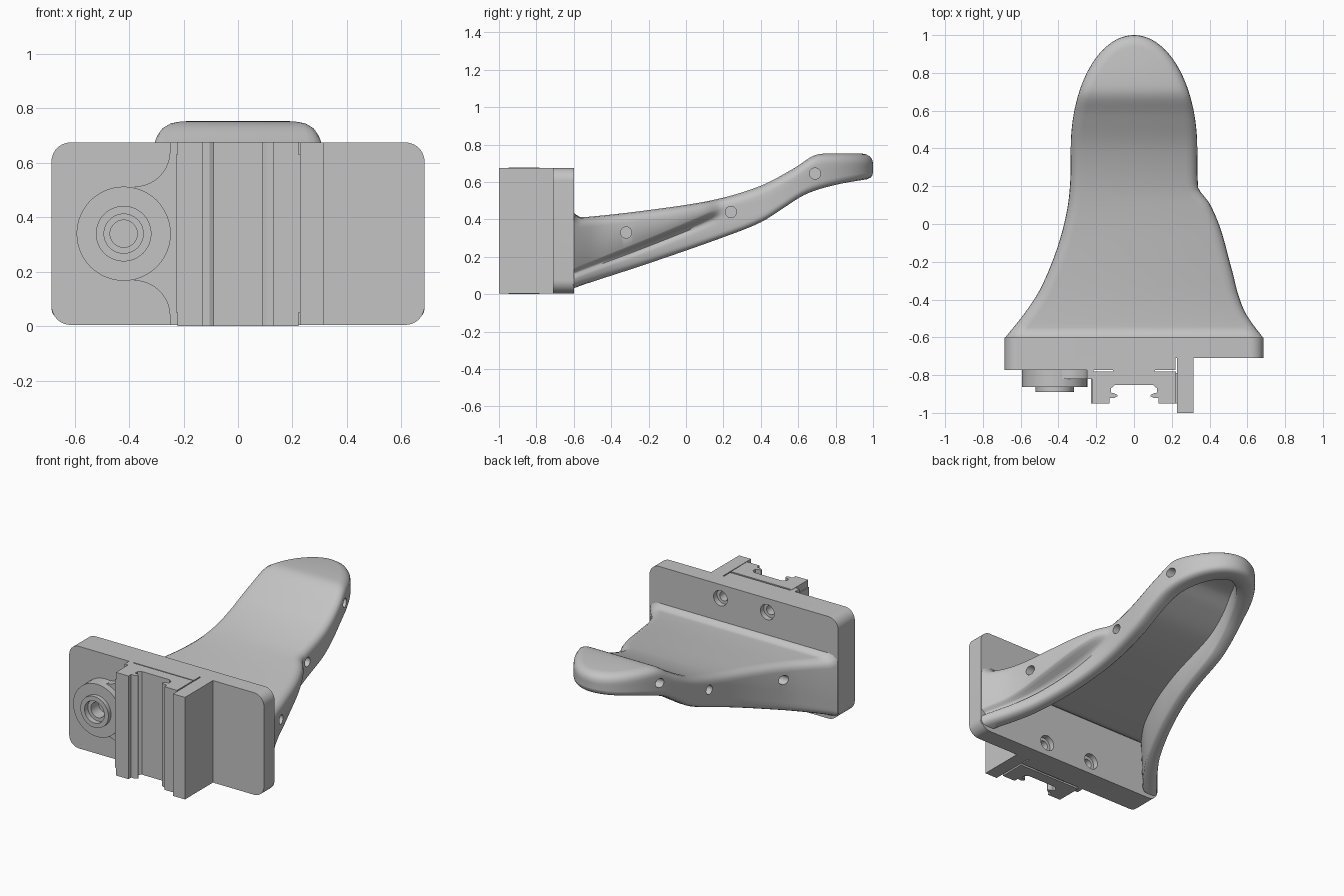
import bpy, bmesh, math
from mathutils import Vector

cube = bpy.data.objects.get("Cube")
if cube:
    bpy.data.objects.remove(cube)

grey = bpy.data.materials.new("matte_grey")
grey.use_nodes = True
grey.diffuse_color = (0.55, 0.55, 0.55, 1)
grey.node_tree.nodes["Principled BSDF"].inputs["Base Color"].default_value = (0.55, 0.55, 0.55, 1)


def finish(name, bm):
    bmesh.ops.recalc_face_normals(bm, faces=bm.faces)
    mesh = bpy.data.meshes.new(name)
    bm.to_mesh(mesh)
    bm.free()
    mesh.materials.append(grey)
    ob = bpy.data.objects.new(name, mesh)
    bpy.context.collection.objects.link(ob)
    return ob


def smooth(ob, degrees=40):
    bpy.ops.object.select_all(action='DESELECT')
    ob.select_set(True)
    bpy.context.view_layer.objects.active = ob
    bpy.ops.object.shade_smooth_by_angle(angle=math.radians(degrees))


def prism(name, pts, place, a, b):
    """Extrude a closed outline from a to b; place maps (u, v, depth) to 3D."""
    bm = bmesh.new()
    lo = [bm.verts.new(place(u, v, a)) for u, v in pts]
    hi = [bm.verts.new(place(u, v, b)) for u, v in pts]
    bm.faces.new(lo)
    bm.faces.new(hi)
    for i in range(len(pts)):
        j = (i + 1) % len(pts)
        bm.faces.new((lo[i], lo[j], hi[j], hi[i]))
    return finish(name, bm)


def facing_front(u, v, d):
    return (u, d, v)


def facing_up(u, v, d):
    return (u, v, d)


def box(name, x0, x1, y0, y1, z0, z1):
    return prism(name, [(x0, y0), (x1, y0), (x1, y1), (x0, y1)], facing_up, z0, z1)


def arc(cx, cy, r, a0, a1, n=10):
    angles = [math.radians(a0 + (a1 - a0) * i / n) for i in range(n + 1)]
    return [(cx + r * math.cos(a), cy + r * math.sin(a)) for a in angles]


def cut(ob, cutters):
    for c in cutters:
        c.hide_render = True
        mod = ob.modifiers.new("hole", 'BOOLEAN')
        mod.operation = 'DIFFERENCE'
        mod.solver = 'EXACT'
        mod.object = c
        bpy.context.view_layer.objects.active = ob
        bpy.ops.object.modifier_apply(modifier=mod.name)
        bpy.data.objects.remove(c)


def curve(table):
    """Smooth interpolation through (position, value) pairs."""
    xs, vs = zip(*table)
    last = len(xs) - 1
    slope = [(vs[min(i + 1, last)] - vs[max(i - 1, 0)]) /
             (xs[min(i + 1, last)] - xs[max(i - 1, 0)]) for i in range(last + 1)]

    def f(x):
        if x <= xs[0]:
            return vs[0]
        if x >= xs[-1]:
            return vs[-1]
        i = max(k for k in range(last) if xs[k] <= x)
        h = xs[i + 1] - xs[i]
        t = (x - xs[i]) / h
        return ((2*t**3 - 3*t*t + 1) * vs[i] + (t**3 - 2*t*t + t) * h * slope[i]
                + (3*t*t - 2*t**3) * vs[i + 1] + (t**3 - t*t) * h * slope[i + 1])
    return f


# Tongue: outline, left-hand bulge and groove, top and bottom heights along its length
START, TIP, ROUND_FROM = -0.605, 1.0, 0.4
flare = curve([(START, .685), (-.48, .585), (-.36, .505), (-.2, .433),
               (-.05, .383), (.1, .35), (.24, .337), (.4, .335)])
bulge = curve([(START, 0), (-.48, .01), (-.37, .04), (-.25, .067), (-.05, .083),
               (.1, .055), (.185, 0)])
groove = curve([(START, 1), (-.2, .8), (.1, .25), (.185, 0)])
top = curve([(START, .445), (-.59, .42), (-.56, .411), (-.2, .45), (.15, .505), (.4, .58),
             (.58, .675), (.68, .74), (.75, .752), (TIP, .752)])
bottom = curve([(START, .03), (-.57, .044), (-.2, .165), (.2, .305), (.4, .385), (.52, .46),
                (.64, .535), (.8, .585), (TIP, .62)])


def half_width(y):
    if y < ROUND_FROM:
        return flare(y)
    t = (y - ROUND_FROM) / (TIP - ROUND_FROM)
    return .335 * math.sqrt(max(0, 1 - t * t))


stations = [START, -.59, -.575] + [-.56 + .025 * i for i in range(38)]
stations += [ROUND_FROM + (TIP - ROUND_FROM) * math.sin(i * math.pi / 60) for i in range(30)]
N = len(stations)


def ring(inset, height, out=0, dip=0, grow=0):
    """One outline level; grow widens the inset towards the tip."""
    pts = [Vector((-half_width(y), y)) for y in stations] + [Vector((0, TIP))]
    pts += [Vector((half_width(y) + out * bulge(y) - dip * groove(y), y)) for y in reversed(stations)]
    result = []
    for i, p in enumerate(pts):
        if i in (0, len(pts) - 1):
            q = p + Vector((inset if i == 0 else -inset, 0))
        else:
            d = (pts[i + 1] - pts[i - 1]).normalized()
            q = p + (inset + grow * max(0, p.y)) * Vector((d.y, -d.x))
            q.y = max(q.y, START + .0005 * min(i, len(pts) - 1 - i))
        result.append((q.x, q.y, height(q.y)))
    return result


def ledge(k):
    def f(y):
        cap = min(.58, max(.42, .58 - .6 * (y - .2)))
        return bottom(y) + k * min(.085 + .06 * (y + .6), cap * (top(y) - bottom(y)))
    return f


def below_top(d):
    return lambda y: top(y) - d


def above_bottom(d):
    return lambda y: bottom(y) + d


def ceiling(y):
    return top(y) - .07 - .018 * max(0, y)


levels = [ring(*r) for r in (
    (.06, below_top(0), 1), (.035, below_top(.005), 1), (.014, below_top(.018), 1),
    (.003, below_top(.035), 1), (0, below_top(.055), 1), (0, ledge(1.25), 1),
    (0, ledge(1.18), .93, .003), (0, ledge(1.1), .7, .012), (0, ledge(1.02), .35, .022),
    (0, ledge(.94), .1, .028), (0, ledge(.84), 0, .026), (0, ledge(.74), 0, .012),
    (0, ledge(.64), 0, .003), (0, ledge(.56)),
    (0, above_bottom(.032)), (.003, above_bottom(.018)), (.012, above_bottom(.006)),
    (.032, bottom), (.072, bottom, 0, 0, .03), (.085, above_bottom(.012), 0, 0, .03),
    (.095, ceiling, 0, 0, .03))]
bm = bmesh.new()
rows = [[bm.verts.new(p) for p in level] for level in levels]
for a, b in zip(rows, rows[1:]):
    for i in range(2 * N):
        bm.faces.new((a[i], a[i + 1], b[i + 1], b[i]))
for r in (rows[0], rows[-1]):
    for i in range(N - 1):
        bm.faces.new((r[i], r[i + 1], r[2 * N - i - 1], r[2 * N - i]))
    bm.faces.new((r[N - 1], r[N], r[N + 1]))
bm.faces.new([r[0] for r in rows] + [r[-1] for r in reversed(rows)])
tongue = finish("tongue", bm)

# Blind pin holes along both edges of the tongue
pins = []
for y, z in ((-.32, .33), (.24, .44), (.69, .645)):
    for s in (-1, 1):
        x = half_width(y) + (bulge(y) if s > 0 else 0)
        pins.append(prism("pin_cutter", arc(y, z, .03, 0, 345, 23),
                          lambda u, v, d: (d, u, v), s * (x - .06), s * (x + .1)))
cut(tongue, pins)
smooth(tongue, 55)

# Mounting plate with stepped screw holes in its back
X, Z0, Z1, R = .685, .005, .675, .07
left_edge = arc(-X + R, Z1 - R, R, 90, 180) + arc(-X + R, Z0 + R, R, 180, 270)
right_edge = arc(X - R, Z0 + R, R, 270, 360) + arc(X - R, Z1 - R, R, 0, 90)
plate = prism("mounting_plate", left_edge + right_edge, facing_front, -.71, -.6)
screws = []
for x in (-.17, .17):
    for z in (.09, .585):
        for r, depth in ((.05, -.635), (.03, -.7)):
            screws.append(prism("screw_cutter", arc(x, z, r, 0, 345, 23), facing_front, depth, -.55))
cut(plate, screws)
smooth(plate)
step = prism("plate_step", left_edge + [(.22, Z0), (.22, Z1)], facing_front, -.773, -.705)
smooth(step)

# Side flange
box("side_flange", .228, .315, -1, -.705, Z0, Z1)

# Slotted rail with small hooked lips
half = [(.222, -.782), (.222, -.95), (.13, -.95), (.13, -.922), (.105, -.922), (.088, -.912),
        (.088, -.905), (.105, -.896), (.122, -.893), (.122, -.87), (.1, -.852)]
prism("slotted_rail", half + [(-x, y) for x, y in reversed(half)], facing_up, 0, .677)
for s, side in ((-1, "right"), (1, "left")):
    box(side + "_rail_cheek", min(s * .22, s * .228), max(s * .22, s * .228), -.95, -.79, .05, .63)
box("rail_backing", -.11, .11, -.785, -.765, .01, .67)

# Web that blends the boss into the rail
upper = arc(-.38, .643, .13, 270, 360)
lower = arc(-.38, .037, .13, 0, 90)
web = prism("boss_web", upper + [(-.25, Z1), (-.215, Z1), (-.215, Z0), (-.25, Z0)]
            + lower + [(-.34, .34)], facing_front, -.82, -.765)
smooth(web)

# Round boss with a stepped bore
profile = [(.173, -.765), (.173, -.863), (.102, -.863), (.102, -.89), (.072, -.89),
           (.072, -.855), (.05, -.855), (.05, -.775)]
SEG = 48
bm = bmesh.new()
loops = [[bm.verts.new((x, y, z)) for x, z in arc(-.42, .34, r, 0, 360 - 360 / SEG, SEG - 1)]
         for r, y in profile]
for a, b in zip(loops, loops[1:]):
    for i in range(SEG):
        j = (i + 1) % SEG
        bm.faces.new((a[i], a[j], b[j], b[i]))
bm.faces.new(loops[0])
bm.faces.new(loops[-1])
smooth(finish("boss", bm))
